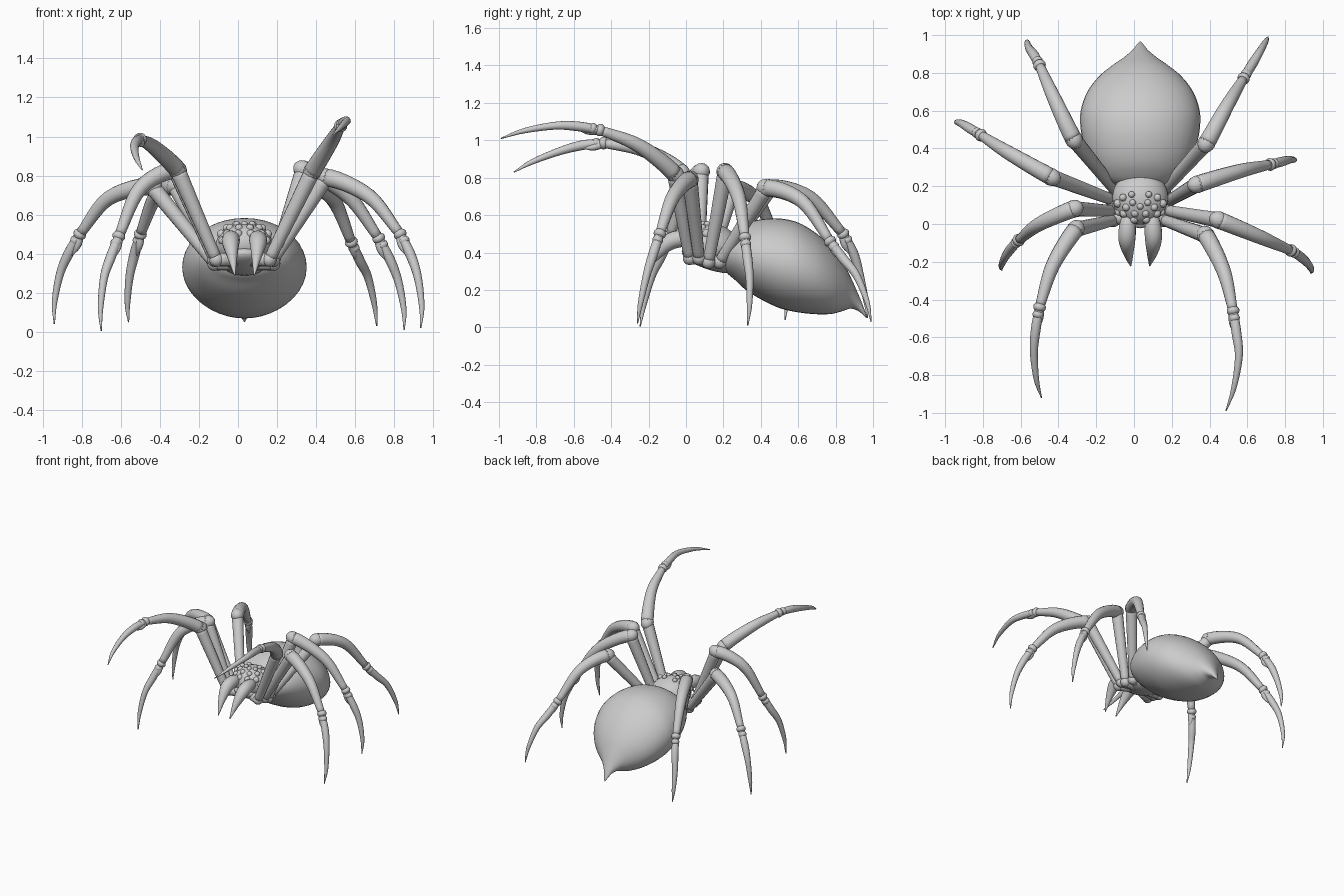
import bpy, bmesh, math
from mathutils import Vector, Matrix

if "Cube" in bpy.data.objects:
    bpy.data.objects.remove(bpy.data.objects["Cube"])

CX = 0.033  # body centre line


def spline(rows, steps):
    """Catmull-Rom resampling of rows of equal length."""
    rows = [Vector(r) for r in rows]
    ext = [2 * rows[0] - rows[1]] + rows + [2 * rows[-1] - rows[-2]]
    out = []
    for i in range(1, len(ext) - 2):
        a, b, c, d = ext[i - 1:i + 3]
        for s in range(steps):
            t = s / steps
            out.append(0.5 * (2 * b + (c - a) * t + (2 * a - 5 * b + 4 * c - d) * t * t
                              + (3 * b - a - 3 * c + d) * t ** 3))
    return out + [rows[-1]]


def skin(bm, rings):
    vr = [[bm.verts.new(p) for p in ring] for ring in rings]
    n = len(vr[0])
    for a, b in zip(vr, vr[1:]):
        for i in range(n):
            bm.faces.new((a[i], a[(i + 1) % n], b[(i + 1) % n], b[i]))
    bm.faces.new(vr[0][::-1])
    bm.faces.new(vr[-1])


def tube(bm, rows, steps=6, n=14):
    """Tapered tube through (x, y, z, radius) rows."""
    pts = spline(rows, steps)
    pos = [p.to_3d() for p in pts]
    rings, side, prev = [], None, None
    for i, p in enumerate(pos):
        d = (pos[min(i + 1, len(pos) - 1)] - pos[max(i - 1, 0)]).normalized()
        side = d.orthogonal().normalized() if prev is None else prev.rotation_difference(d) @ side
        prev, up, r = d, d.cross(side), max(pts[i][3], 0.002)
        rings.append([p + r * (math.cos(k * math.tau / n) * side + math.sin(k * math.tau / n) * up)
                      for k in range(n)])
    skin(bm, rings)


def ball(bm, c, r, axis=(0, 0, 1), seg=16):
    """Ellipsoid with its z radius along axis."""
    r = r if isinstance(r, tuple) else (r, r, r)
    m = (Matrix.Translation(c) @ Vector(axis).to_track_quat('Z', 'Y').to_matrix().to_4x4()
         @ Matrix.Diagonal((*r, 1)))
    bmesh.ops.create_uvsphere(bm, u_segments=seg, v_segments=seg // 2 + 2, radius=1, matrix=m)


def finish(bm, name):
    bmesh.ops.recalc_face_normals(bm, faces=bm.faces)
    for f in bm.faces:
        f.smooth = True
    me = bpy.data.meshes.new(name)
    bm.to_mesh(me)
    bm.free()
    ob = bpy.data.objects.new(name, me)
    bpy.context.collection.objects.link(ob)


# Abdomen: (y, top z, bottom z, half width)
bm = bmesh.new()
sections = [(.19, .44, .34, .07), (.22, .485, .29, .165), (.26, .52, .255, .22), (.32, .555, .20, .26),
            (.40, .577, .15, .293), (.50, .582, .103, .315), (.60, .56, .08, .315),
            (.70, .50, .07, .28), (.78, .425, .072, .22), (.84, .345, .088, .148),
            (.88, .27, .10, .09), (.92, .18, .088, .042), (.945, .12, .068, .022),
            (.965, .062, .05, .004)]
rings = []
for y, top, bot, w in spline(sections, 4):
    rings.append([(CX + w * math.cos(k * math.tau / 40), y,
                   (top + bot) / 2 + (top - bot) / 2 * math.sin(k * math.tau / 40)) for k in range(40)])
skin(bm, rings)
finish(bm, "abdomen")

# Head shell and underside plate
bm = bmesh.new()
ball(bm, (CX, .14, .44), (.148, .145, .115), (0, .25, 1), 32)
ball(bm, (CX, .14, .36), (.12, .17, .055), (0, .3, 1), 24)
finish(bm, "head")

# Eye bumps in rows over the front and top of the head
bm = bmesh.new()
for elev, count, spread, r in ((12, 4, 55, .02), (30, 6, 75, .023), (50, 6, 90, .021), (70, 5, 110, .018)):
    for i in range(count):
        a = math.radians(spread * (2 * i / (count - 1) - 1))
        e = math.radians(elev)
        ball(bm, (CX + .142 * math.cos(e) * math.sin(a), .14 - .138 * math.cos(e) * math.cos(a),
                  .445 + .112 * math.sin(e)), r, seg=10)
finish(bm, "eyes")

# Fangs
for s, side in ((-1, "left"), (1, "right")):
    bm = bmesh.new()
    tube(bm, [(CX + s * .062, .06, .47, .03), (CX + s * .068, -.02, .475, .045),
              (CX + s * .07, -.09, .455, .044), (CX + s * .062, -.16, .385, .026),
              (CX + s * .05, -.222, .29, .003)])
    finish(bm, side + "_fang")

# Legs: femur base, knee, shin middle, ankle, claw middle, claw tip
LEGS = {
    "right_leg_1": [(.16, .02, .37), (.38, -.06, .82), (.475, -.25, .97), (.525, -.46, 1.055), (.555, -.70, 1.078), (.487, -.99, 1.01)],
    "right_leg_2": [(.18, .07, .37), (.45, .02, .79), (.67, -.07, .695), (.83, -.14, .50), (.92, -.21, .28), (.935, -.26, .02)],
    "right_leg_3": [(.18, .12, .35), (.335, .21, .83), (.56, .28, .70), (.72, .315, .48), (.82, .34, .26), (.85, .33, .01)],
    "right_leg_4": [(.16, .18, .35), (.385, .43, .745), (.49, .62, .675), (.58, .77, .46), (.665, .91, .28), (.71, .99, .03)],
    "left_leg_1": [(-.11, .02, .37), (-.31, -.03, .83), (-.43, -.22, .945), (-.50, -.44, .985), (-.53, -.68, .94), (-.49, -.92, .83)],
    "left_leg_2": [(-.12, .07, .37), (-.32, .08, .83), (-.50, .00, .735), (-.61, -.085, .49), (-.685, -.18, .28), (-.70, -.245, .005)],
    "left_leg_3": [(-.12, .13, .35), (-.44, .25, .745), (-.66, .375, .685), (-.81, .47, .50), (-.91, .53, .30), (-.94, .53, .04)],
    "left_leg_4": [(-.10, .18, .35), (-.32, .45, .745), (-.42, .66, .695), (-.50, .84, .50), (-.555, .93, .28), (-.56, .97, .05)],
}
for name, pts in LEGS.items():
    base, knee, shin, ankle, claw, tip = [Vector(p) for p in pts]
    bm = bmesh.new()
    # hip and thigh
    root = Vector((CX + (base.x - CX) * .3, base.y * .6 + .05, base.z))
    tube(bm, [(*root, .035), (*base, .034)], 3)
    ball(bm, base, .037)
    tube(bm, [(*base, .03), (*base.lerp(knee, .5), .036), (*knee, .042)])
    # knee and shin
    ball(bm, knee, (.047, .047, .055), shin - knee)
    curve = spline([(*base.lerp(knee, .8), .04), (*knee, .046), (*shin, .038), (*ankle, .025)], 6)
    tube(bm, [tuple(p) for p in curve[6:]], 1)
    # ankle ring, claw and spur
    d = (claw - shin).normalized()
    ball(bm, ankle, (.034, .034, .026), d)
    ball(bm, ankle + d * .04, (.029, .029, .024), d)
    tube(bm, [(*ankle, .024), (*ankle.lerp(claw, .5) + (ankle - shin.lerp(claw, .5)) * .25, .026),
              (*claw, .021), (*claw.lerp(tip, .6) + (claw - ankle.lerp(tip, .5)) * .3, .014), (*tip, .003)])
    inward = (shin.lerp(tip, .5) - ankle).normalized()
    tube(bm, [(*(ankle + inward * .01), .022), (*(ankle + inward * .038 + d * .03), .018),
              (*(ankle + inward * .042 + d * .085), .003)], 4, 10)
    finish(bm, name)
